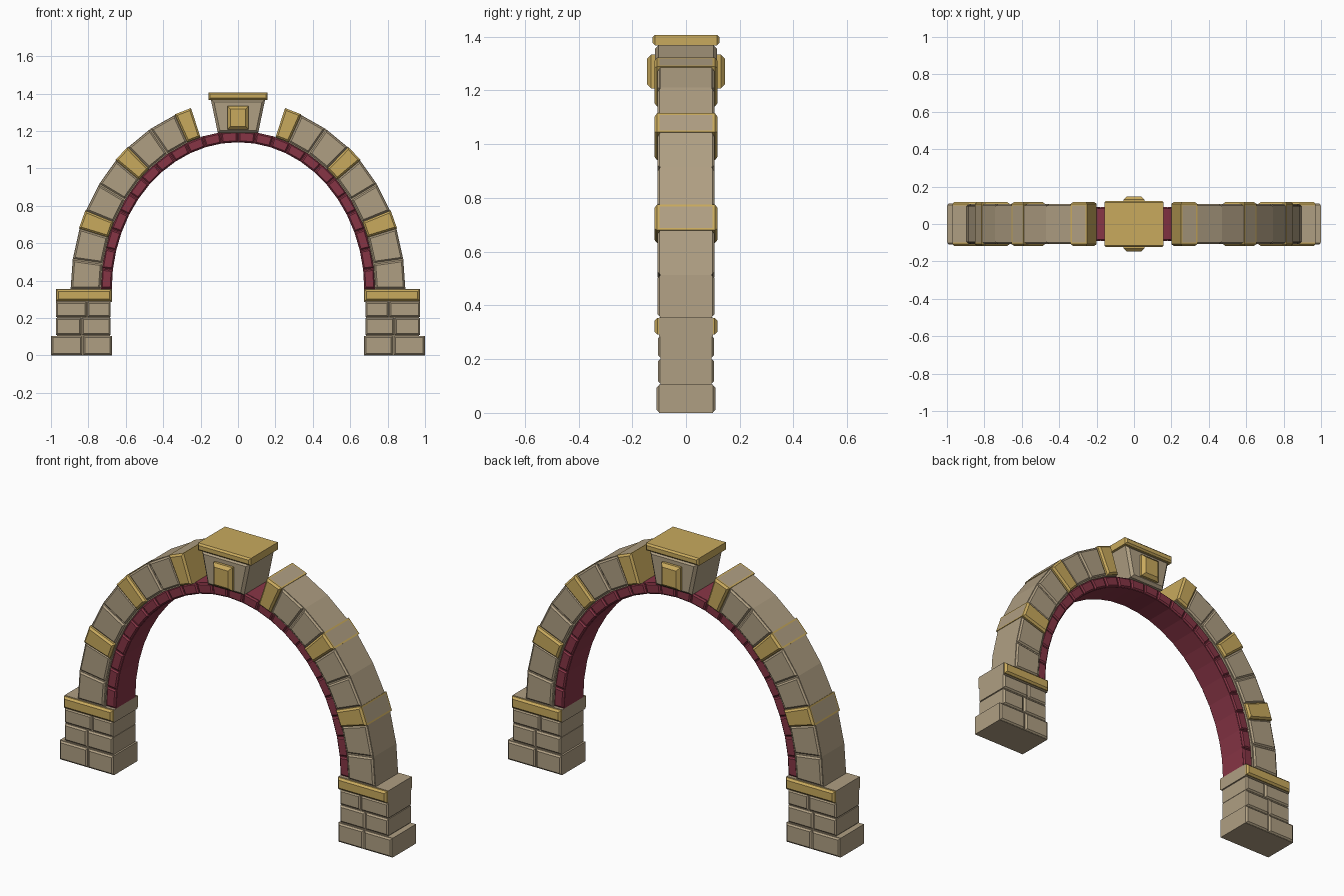
import bpy, bmesh, math
from mathutils import Vector

if "Cube" in bpy.data.objects:
    bpy.data.objects.remove(bpy.data.objects["Cube"])


def material(name, col):
    m = bpy.data.materials.new(name)
    m.diffuse_color = (*col, 1)
    m.use_nodes = True
    m.node_tree.nodes["Principled BSDF"].inputs["Base Color"].default_value = m.diffuse_color
    return m


STONE = material("tan stone", (0.43, 0.345, 0.225))
GOLD = material("gold trim", (0.58, 0.40, 0.11))
RED = material("dark red brick", (0.24, 0.035, 0.06))

SPRING, A, B = 0.355, 0.735, 0.845     # spring height and ellipse radii


def arch_point(deg, off):
    """Point (x, z) at a distance off along the ellipse normal."""
    t = math.radians(deg)
    n = Vector((math.cos(t) / A, math.sin(t) / B)).normalized()
    return Vector((A * math.cos(t), SPRING + B * math.sin(t))) + n * off


def wedge(t0, t1, r0, r1, gap=0.0):
    """Four-sided arch stone; edge 1-2 is its outer face."""
    p = [arch_point(t0, r0), arch_point(t0, r1), arch_point(t1, r1), arch_point(t1, r0)]
    d = (p[3] - p[0]).normalized() * gap
    return [p[0] + d, p[1] + d, p[2] - d, p[3] - d]


def rect(x0, x1, z0, z1):
    return [Vector(p) for p in ((x0, z0), (x1, z0), (x1, z1), (x0, z1))]


def inset(poly, c):
    out = []
    for i, p in enumerate(poly):
        a = (poly[i - 1] - p).normalized()
        b = (poly[(i + 1) % len(poly)] - p).normalized()
        out.append(p + (a + b) * c)
    return out


def prism(bm, poly, y, c=0.0):
    """Front polygon run from -y to y, with chamfered front and back rims."""
    layers = [(-y, poly), (y, poly)]
    if c:
        small = inset(poly, c)
        layers = [(-y, small), (-y + c, poly), (y - c, poly), (y, small)]
    rings = [[bm.verts.new((p.x, yy, p.y)) for p in pl] for yy, pl in layers]
    n, sides = len(poly), []
    for r, s in zip(rings, rings[1:]):
        sides.append([bm.faces.new((r[i], r[(i + 1) % n], s[(i + 1) % n], s[i]))
                      for i in range(n)])
    bm.faces.new(rings[0])
    bm.faces.new(rings[-1])
    bmesh.ops.recalc_face_normals(bm, faces=bm.faces[:])
    return sides[len(sides) // 2]


def finish(name, bm, mats, mirror=False):
    me = bpy.data.meshes.new(name)
    bm.to_mesh(me)
    bm.free()
    for m in mats:
        me.materials.append(m)
    ob = bpy.data.objects.new(name, me)
    bpy.context.collection.objects.link(ob)
    if mirror:
        ob.modifiers.new("mirror", 'MIRROR').use_mirror_merge = False
    return ob


def prisms(name, items, mat, mirror=False):
    bm = bmesh.new()
    for poly, y, c in items:
        prism(bm, poly, y, c)
    return finish(name, bm, [mat], mirror)


# Piers: plain cores with coursed blocks standing proud front and back
prisms("pier_core", [(rect(0.675, 1.0, 0, 0.105), 0.1, 0),
                     (rect(0.685, 0.968, 0.1, 0.29), 0.095, 0),
                     (rect(0.675, 0.973, 0.285, SPRING), 0.1, 0)], STONE, True)
blocks = []
for x0, x1, split, z0, z1, y in ((0.677, 0.998, 0.83, 0.002, 0.103, 0.109),
                                 (0.683, 0.973, 0.836, 0.11, 0.2, 0.104),
                                 (0.683, 0.973, 0.807, 0.206, 0.286, 0.104)):
    blocks += [(rect(x0, split - 0.003, z0, z1), y, 0.008),
               (rect(split + 0.003, x1, z0, z1), y, 0.008)]
prisms("pier_blocks", blocks, STONE, True)
prisms("pier_cap_band", [(rect(0.677, 0.971, 0.291, 0.353), 0.117, 0.01)], GOLD, True)

# Inner red brick ring: core and bricks with narrow joints
N = 24
step = 180 / N
prisms("brick_ring_core", [(wedge(i * step, (i + 1) * step, -0.06, 0), 0.082, 0)
                           for i in range(N)], RED)
prisms("ring_bricks", [(wedge(i * step, (i + 1) * step, -0.058, -0.002, 0.003), 0.091, 0.007)
                       for i in range(N)], RED)

# Outer arch stones, every third one gold and prouder
JOINTS = [0, 9.3, 19.3, 25, 34.5, 44, 49.5, 59, 68.5, 74]
spans = list(zip(JOINTS, JOINTS[1:]))
prisms("arch_core", [(wedge(a, b, -0.003, 0.16), 0.097, 0) for a, b in spans], STONE, True)
prisms("arch_stones", [(wedge(a, b, 0.003, 0.157, 0.004), 0.106, 0.008)
                       for i, (a, b) in enumerate(spans) if i % 3 != 2], STONE, True)
bm = bmesh.new()
for a, b in spans[2::3]:
    outer = prism(bm, wedge(a, b, 0.0, 0.163, -0.002), 0.118, 0.01)[1]
    # stone coloured panel inside a gold rim on the outer face
    bmesh.ops.inset_region(bm, faces=[outer], thickness=0.012)
    outer.material_index = 1
finish("gold_arch_stones", bm, [GOLD, STONE], True)

# Keystone: tapered body, gold cap and raised gold panel
key = [Vector(p) for p in ((-0.108, 1.19), (0.108, 1.19), (0.145, 1.368), (-0.145, 1.368))]
prisms("keystone", [(key, 0.116, 0.014)], STONE)
prisms("keystone_cap", [(rect(-0.159, 0.159, 1.367, 1.407), 0.124, 0.009)], GOLD)
prisms("keystone_panel", [(rect(-0.057, 0.057, 1.208, 1.334), 0.146, 0.016)], GOLD)
